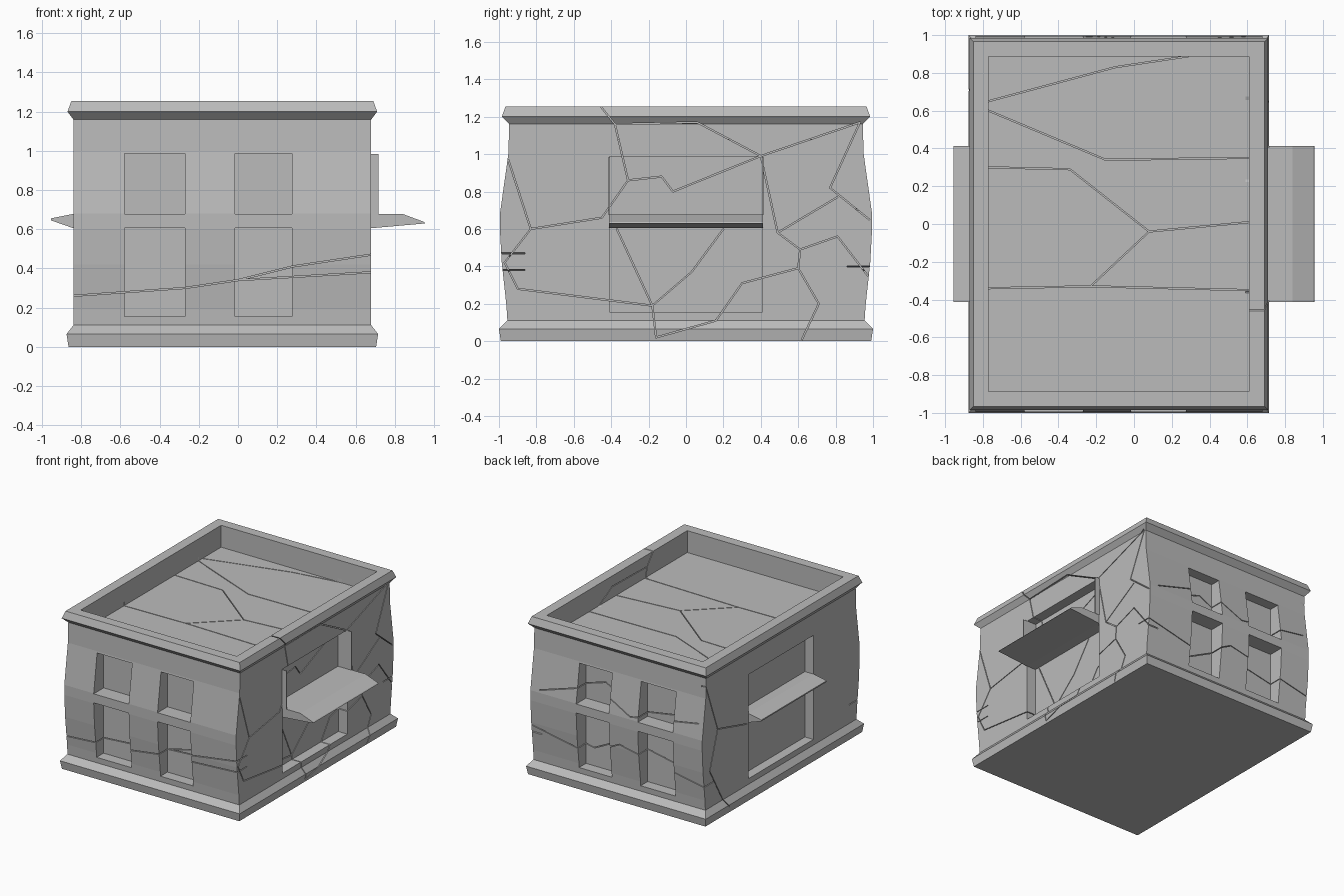
import bpy, bmesh, math
from mathutils import Matrix, Vector

default = bpy.data.objects.get("Cube")
if default:
    bpy.data.objects.remove(default, do_unlink=True)

CENTRE_X = -0.08

stone = bpy.data.materials.new("grey stone")
stone.use_nodes = True
stone.diffuse_color = (0.5, 0.5, 0.5, 1)
stone.node_tree.nodes["Principled BSDF"].inputs["Base Color"].default_value = stone.diffuse_color


def make_object(name, bm):
    bmesh.ops.recalc_face_normals(bm, faces=bm.faces)
    mesh = bpy.data.meshes.new(name)
    bm.to_mesh(mesh)
    bm.free()
    mesh.materials.append(stone)
    obj = bpy.data.objects.new(name, mesh)
    bpy.context.collection.objects.link(obj)
    return obj


def add_box(bm, low, high):
    low, high = Vector(low), Vector(high)
    matrix = Matrix.Translation((low + high) / 2) @ Matrix.Diagonal((high - low).to_4d())
    bmesh.ops.create_cube(bm, size=1, matrix=matrix)


def loft_rectangles(name, rings):
    """Stack of rectangles (half width, half depth, height), capped at both ends."""
    bm = bmesh.new()
    loops = [[bm.verts.new((CENTRE_X + sx * hx, sy * hy, z))
              for sx, sy in ((-1, -1), (1, -1), (1, 1), (-1, 1))] for hx, hy, z in rings]
    for a, b in zip(loops, loops[1:]):
        for i in range(4):
            j = (i + 1) % 4
            bm.faces.new((a[i], a[j], b[j], b[i]))
    bm.faces.new(loops[0])
    bm.faces.new(loops[-1])
    return make_object(name, bm)


def cut(target, cutter):
    cutter.hide_render = True
    mod = target.modifiers.new("cut", "BOOLEAN")
    mod.operation = "DIFFERENCE"
    mod.solver = "EXACT"
    mod.use_self = True
    mod.object = cutter
    bpy.context.view_layer.objects.active = target
    bpy.ops.object.modifier_apply(modifier=mod.name)
    bpy.data.objects.remove(cutter, do_unlink=True)


def add_crack(bm, axis, low, high, points, width=0.006):
    """Thin blades along a polyline drawn on the plane across the given axis."""
    u_axis, v_axis = [i for i in range(3) if i != axis]
    for p, q in zip(points, points[1:]):
        along = Vector((0, 0, 0))
        along[u_axis], along[v_axis] = q[0] - p[0], q[1] - p[1]
        depth = Vector((0, 0, 0))
        depth[axis] = 1
        mid = Vector((0, 0, 0))
        mid[u_axis], mid[v_axis] = (p[0] + q[0]) / 2, (p[1] + q[1]) / 2
        mid[axis] = (low + high) / 2
        length = along.length
        along.normalize()
        turn = Matrix((along, depth, along.cross(depth))).transposed().to_4x4()
        size = Matrix.Diagonal((length + width / 2, high - low, width, 1))
        bmesh.ops.create_cube(bm, size=1, matrix=Matrix.Translation(mid) @ turn @ size)


# Building shell: plinth, bulging walls, cornice, parapet and sunken roof
shell = loft_rectangles("building_shell", [
    (.785, .99, 0), (.795, 1, .065), (.76, .955, .11), (.76, .96, .19),
    (.76, .985, .42), (.76, .995, .6), (.76, .995, .68), (.76, .95, 1),
    (.76, .945, 1.16), (.79, .985, 1.2), (.77, .965, 1.255),
    (.69, .887, 1.255), (.69, .887, 1.08)])

# Recessed windows front and back, wide openings on both sides
bm = bmesh.new()
for x0, x1 in ((-.58, -.27), (-.015, .275)):
    for z0, z1 in ((.155, .605), (.677, .987)):
        add_box(bm, (x0, -1.1, z0), (x1, -.87, z1))
        add_box(bm, (x0, .87, z0), (x1, 1.1, z1))
add_box(bm, (.6, -.41, .155), (.8, .41, .987))
add_box(bm, (-1, -.41, .155), (-.765, .41, .987))
cut(shell, make_object("opening_cutter", bm))

# Cracks: right wall
right_wall = [
    [(-.46, 1.26), (-.38, 1.16), (-.31, .86), (-.45, .66), (-.83, .6), (-.95, .97)],
    [(-.83, .6), (-.97, .42), (-.9, .28), (-.18, .19), (-.16, .02), (.16, .11), (.3, .31)],
    [(-.31, .86), (-.13, .88), (-.07, .8), (.4, .99), (.93, 1.17)],
    [(-.38, 1.16), (.06, 1.17), (.4, .99), (.49, .58), (.61, .49), (.6, .39), (.3, .31)],
    [(.93, 1.17), (.77, .82), (.98, .65)],
    [(.81, .77), (.49, .58)],
    [(-.37, .6), (-.18, .19), (.03, .37), (.2, .6)],
    [(.61, .49), (.81, .56), (.98, .34)],
    [(.6, .39), (.71, .2), (.62, .01)],
]
# Cracks: roof
roof = [
    [(-.77, .65), (-.1, .83), (.3, .89)],
    [(-.77, .6), (-.15, .34), (.61, .35)],
    [(-.77, .3), (-.34, .29), (.08, -.04), (.61, .01)],
    [(.08, -.04), (-.23, -.33), (-.77, -.34)],
    [(-.23, -.33), (.61, -.35)],
]
# Cracks: front, back and left walls
front_wall = [[(-.84, .26), (-.27, .3), (0, .34), (.68, .38)],
              [(0, .34), (.28, .41), (.68, .47)]]
back_wall = [[(.68, .4), (.2, .3), (-.1, .45), (-.84, .3)],
             [(.6, .7), (.1, .85), (-.2, .7), (-.8, .8)]]
left_wall = [[(.95, 1.1), (.8, .7), (.9, .4), (.7, .05)],
             [(.8, .7), (.43, .6)]]

for axis, low, high, lines in ((0, .59, .76, right_wall), (2, 1.06, 1.11, roof),
                               (1, -1.05, -.86, front_wall), (1, .86, 1.05, back_wall),
                               (0, -.9, -.8, left_wall)):
    bm = bmesh.new()
    for line in lines:
        add_crack(bm, axis, low, high, line)
    cut(shell, make_object("crack_cutter", bm))


def awning(name, profile):
    """Side profile (x, z) stretched along the opening."""
    bm = bmesh.new()
    face = bm.faces.new([bm.verts.new((x, -.412, z)) for x, z in profile])
    moved = bmesh.ops.extrude_face_region(bm, geom=[face])["geom"]
    verts = [v for v in moved if isinstance(v, bmesh.types.BMVert)]
    bmesh.ops.translate(bm, verts=verts, vec=(0, .824, 0))
    return make_object(name, bm)


awning("right_awning", [(.59, .605), (.68, .605), (.94, .628), (.955, .63),
                        (.95, .637), (.84, .678), (.59, .678)])
awning("left_awning", [(-.75, .6), (-.84, .605), (-.955, .645), (-.955, .655),
                       (-.84, .678), (-.75, .678)])

# Thin rim around the upper part of the right opening
bm = bmesh.new()
for side in (-1, 1):
    y0, y1 = sorted((side * .406, side * .414))
    add_box(bm, (.6, y0, .675), (.718, y1, .985))
make_object("right_opening_rim", bm)
